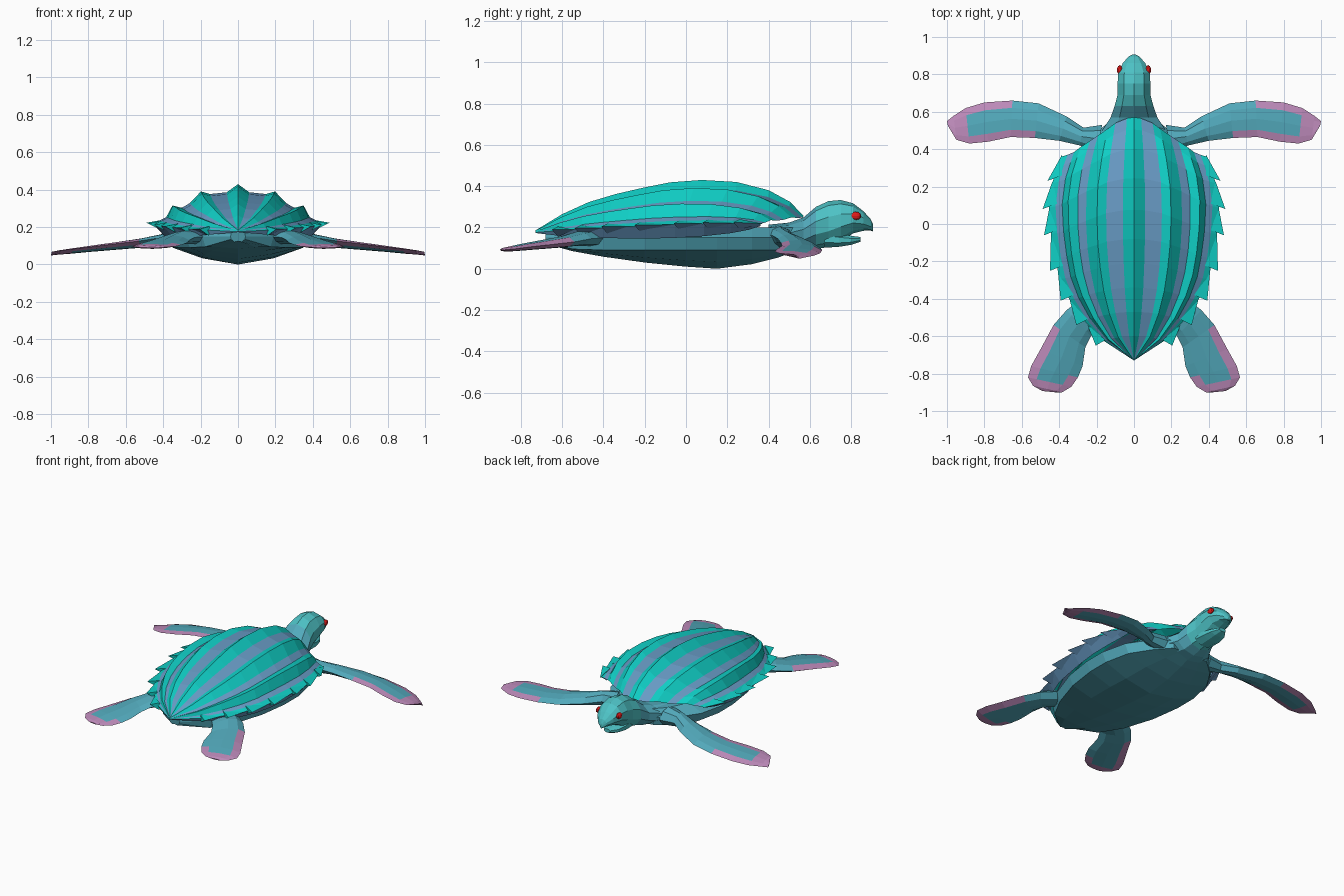
import bpy, bmesh, math
from mathutils import Vector

cube = bpy.data.objects.get("Cube")
if cube:
    bpy.data.objects.remove(cube, do_unlink=True)


def material(name, r, g, b):
    m = bpy.data.materials.new(name)
    m.use_nodes = True
    m.diffuse_color = (r, g, b, 1)
    bsdf = m.node_tree.nodes["Principled BSDF"]
    bsdf.inputs["Base Color"].default_value = (r, g, b, 1)
    bsdf.inputs["Roughness"].default_value = 0.8
    return m


TEAL = material("shell_teal", 0.005, 0.62, 0.56)
BLUE = material("shell_blue", 0.14, 0.33, 0.56)
SKIN = material("skin_blue_green", 0.085, 0.40, 0.50)
FACE = material("face_aqua", 0.075, 0.54, 0.56)
BELLY = material("belly_dark", 0.065, 0.30, 0.37)
PINK = material("flipper_pink", 0.50, 0.25, 0.48)
RED = material("eye_red", 0.75, 0.01, 0.01)


def interp(table, v):
    """Piecewise linear lookup in ascending (key, value) pairs."""
    if v <= table[0][0]:
        return table[0][1]
    for (a, p), (b, q) in zip(table, table[1:]):
        if v <= b:
            return p + (q - p) * (v - a) / (b - a)
    return table[-1][1]


def finish(name, bm, mats):
    bmesh.ops.recalc_face_normals(bm, faces=bm.faces)
    me = bpy.data.meshes.new(name)
    bm.to_mesh(me)
    bm.free()
    for m in mats:
        me.materials.append(m)
    ob = bpy.data.objects.new(name, me)
    bpy.context.collection.objects.link(ob)
    return ob


def loft(name, rings, mats, rule, closed=True):
    """Skin a list of rings; rule(ring, strip) gives the material index."""
    bm = bmesh.new()
    vs = [[bm.verts.new(p) for p in ring] for ring in rings]
    n = len(rings[0])
    for j in range(len(vs) - 1):
        for i in range(n if closed else n - 1):
            k = (i + 1) % n
            f = bm.faces.new((vs[j][i], vs[j][k], vs[j + 1][k], vs[j + 1][i]))
            f.material_index = rule(j, i)
    if closed:
        bm.faces.new(vs[0]).material_index = rule(0, 0)
        bm.faces.new(vs[-1]).material_index = rule(len(vs) - 2, 0)
    bmesh.ops.remove_doubles(bm, verts=bm.verts, dist=0.0005)
    return finish(name, bm, mats)


def mirror(ob):
    mod = ob.modifiers.new("mirror", "MIRROR")
    mod.use_clip = True
    mod.merge_threshold = 0.002


# Ridged carapace: columns run from the front edge to the tail point
WIDTH = [(-0.73, 0), (-0.6, 0.44), (-0.45, 0.71), (-0.3, 0.87), (-0.1, 0.97),
         (0.1, 1), (0.25, 0.95), (0.4, 0.82), (0.57, 0.63)]
HEIGHT = [(0, 0.04), (0.05, 0.11), (0.13, 0.17), (0.25, 0.215), (0.38, 0.23),
          (0.5, 0.223), (0.67, 0.185), (0.8, 0.14), (0.9, 0.085), (1, 0.01)]
TAIL = -0.73
# (half width, relative height, front edge y)
COLUMNS = [(0, 1, 0.57), (0.06, 0.81, 0.565), (0.15, 0.77, 0.54), (0.2, 0.83, 0.51),
           (0.26, 0.56, 0.475), (0.305, 0.45, 0.445), (0.355, 0.5, 0.41),
           (0.385, 0.22, 0.385), (0.42, 0.14, 0.37), (0.455, 0.06, 0.36),
           (0.40, -0.22, 0.36)]


def shell_point(col, s):
    x, h, front = col
    y = front + (TAIL - front) * s
    return Vector((x * interp(WIDTH, y), y, 0.215 - 0.04 * s + h * interp(HEIGHT, s)))


steps = [0, 0.05, 0.13, 0.25, 0.38, 0.5, 0.6, 0.7, 0.8, 0.9, 1]
rings = [[shell_point(c, s) for c in COLUMNS] for s in steps]
blue_strips = {1, 4, 7, 9}
mirror(loft("shell", rings, [TEAL, BLUE], lambda j, i: int(i in blue_strips), closed=False))

# Backward-pointing scales along the rim
bm = bmesh.new()
marks = [0.37, 0.23, 0.08, -0.06, -0.25, -0.41, -0.54, -0.65]
rim = COLUMNS[-2]
for y0, y1 in zip(marks, marks[1:]):
    a, b = [shell_point(rim, (rim[2] - y) / (rim[2] - TAIL)) for y in (y0, y1 + 0.03)]
    tip = b + Vector((0.035, -0.03, 0.005))
    inner = Vector((b.x * 0.9, b.y, b.z + 0.02))
    under = Vector((b.x * 0.92, b.y, b.z - 0.03))
    verts = [bm.verts.new(p) for p in (a, tip, inner, under)]
    bmesh.ops.convex_hull(bm, input=verts)
bm.normal_update()
for f in bm.faces:
    f.material_index = int(f.normal.z < -0.1)
mirror(finish("rim_scales", bm, [TEAL, BLUE]))

# Keeled belly: (y, half width, keel z)
HULL = [(-0.68, 0.04, 0.125), (-0.55, 0.19, 0.085), (-0.4, 0.28, 0.058), (-0.2, 0.35, 0.03),
        (0.0, 0.38, 0.01), (0.15, 0.38, 0), (0.32, 0.34, 0.022), (0.45, 0.25, 0.055),
        (0.54, 0.14, 0.09)]
rings = []
for y, w, zb in HULL:
    half = [(0.5 * w, zb + 0.3 * (0.11 - zb)), (0.92 * w, max(0.09, zb + 0.01)),
            (w, 0.15), (0.75 * w, 0.2)]
    rings.append([(0, y, zb)] + [(x, y, z) for x, z in half]
                 + [(-x, y, z) for x, z in reversed(half)])
loft("belly", rings, [BELLY, SKIN], lambda j, i: int(2 <= i <= 6))


# Neck, head and jaw: (y, half width, bottom z, top z)
def oval_rings(stations, n=10):
    out = []
    for y, w, lo, hi in stations:
        angles = [2 * math.pi * (k + 0.5) / n for k in range(n)]
        out.append([(w * math.cos(a) * 1.05, y, (lo + hi) / 2 + (hi - lo) / 2 * math.sin(a) * 1.05)
                    for a in angles])
    return out


HEAD = [(0.4, 0.25, 0.08, 0.21), (0.5, 0.17, 0.08, 0.22), (0.57, 0.125, 0.085, 0.245),
        (0.63, 0.104, 0.1, 0.295), (0.69, 0.088, 0.11, 0.322), (0.75, 0.088, 0.14, 0.328),
        (0.81, 0.084, 0.175, 0.313), (0.86, 0.06, 0.186, 0.276), (0.895, 0.03, 0.186, 0.238),
        (0.907, 0.007, 0.18, 0.212)]
loft("neck_and_head", oval_rings(HEAD), [SKIN, FACE], lambda j, i: int(j >= 3))
JAW = [(0.67, 0.07, 0.1, 0.19), (0.74, 0.068, 0.105, 0.172), (0.8, 0.055, 0.115, 0.16),
       (0.845, 0.024, 0.13, 0.154)]
loft("lower_jaw", oval_rings(JAW, 8), [FACE], lambda j, i: 0)

for side, sx in (("left", 1), ("right", -1)):
    bm = bmesh.new()
    bmesh.ops.create_uvsphere(bm, u_segments=10, v_segments=6, radius=1)
    for v in bm.verts:
        v.co = (sx * 0.076 + v.co.x * 0.015, 0.823 + v.co.y * 0.026, 0.256 + v.co.z * 0.02)
    finish(side + "_eye", bm, [RED])

# Flippers: (outer edge x, y, inner edge x, y, z, half thickness)
FRONT = [(0.17, 0.53, 0.2, 0.38, 0.15, 0.055), (0.27, 0.515, 0.29, 0.42, 0.15, 0.042),
         (0.36, 0.575, 0.4, 0.445, 0.135, 0.033), (0.51, 0.645, 0.53, 0.46, 0.115, 0.024),
         (0.65, 0.66, 0.66, 0.465, 0.1, 0.019), (0.8, 0.65, 0.78, 0.44, 0.085, 0.015),
         (0.9, 0.62, 0.88, 0.43, 0.073, 0.012), (0.965, 0.578, 0.95, 0.45, 0.065, 0.008),
         (1.0, 0.55, 0.995, 0.525, 0.058, 0.003)]
REAR = [(0.28, -0.4, 0.16, -0.52, 0.15, 0.04), (0.36, -0.46, 0.23, -0.6, 0.145, 0.034),
        (0.43, -0.54, 0.26, -0.66, 0.13, 0.027), (0.5, -0.67, 0.275, -0.76, 0.115, 0.021),
        (0.55, -0.76, 0.3, -0.82, 0.105, 0.017), (0.567, -0.82, 0.335, -0.87, 0.097, 0.013),
        (0.54, -0.865, 0.385, -0.9, 0.093, 0.009), (0.49, -0.893, 0.42, -0.9, 0.09, 0.003)]
CHORD = [(0, 0), (0.2, 0.8), (0.5, 1), (0.8, 0.65), (1, 0)]


def flipper(name, stations, sx, pink_from, tilt):
    section = CHORD + [(u, -h) for u, h in reversed(CHORD[1:-1])]
    rings = [[(sx * (ax + (bx - ax) * u), ay + (by - ay) * u, z + t * h + tilt * (u - 0.5))
              for u, h in section] for ax, ay, bx, by, z, t in stations]
    # Pink margin starts at a different station on each lengthwise strip
    loft(name, rings, [SKIN, PINK], lambda j, i: int(j >= pink_from[min(i, 7 - i)]))


for side, sx in (("left", 1), ("right", -1)):
    flipper(side + "_front_flipper", FRONT, sx, [4, 6, 6, 3], 0.02)
    flipper(side + "_rear_flipper", REAR, sx, [2, 5, 5, 4], 0)
